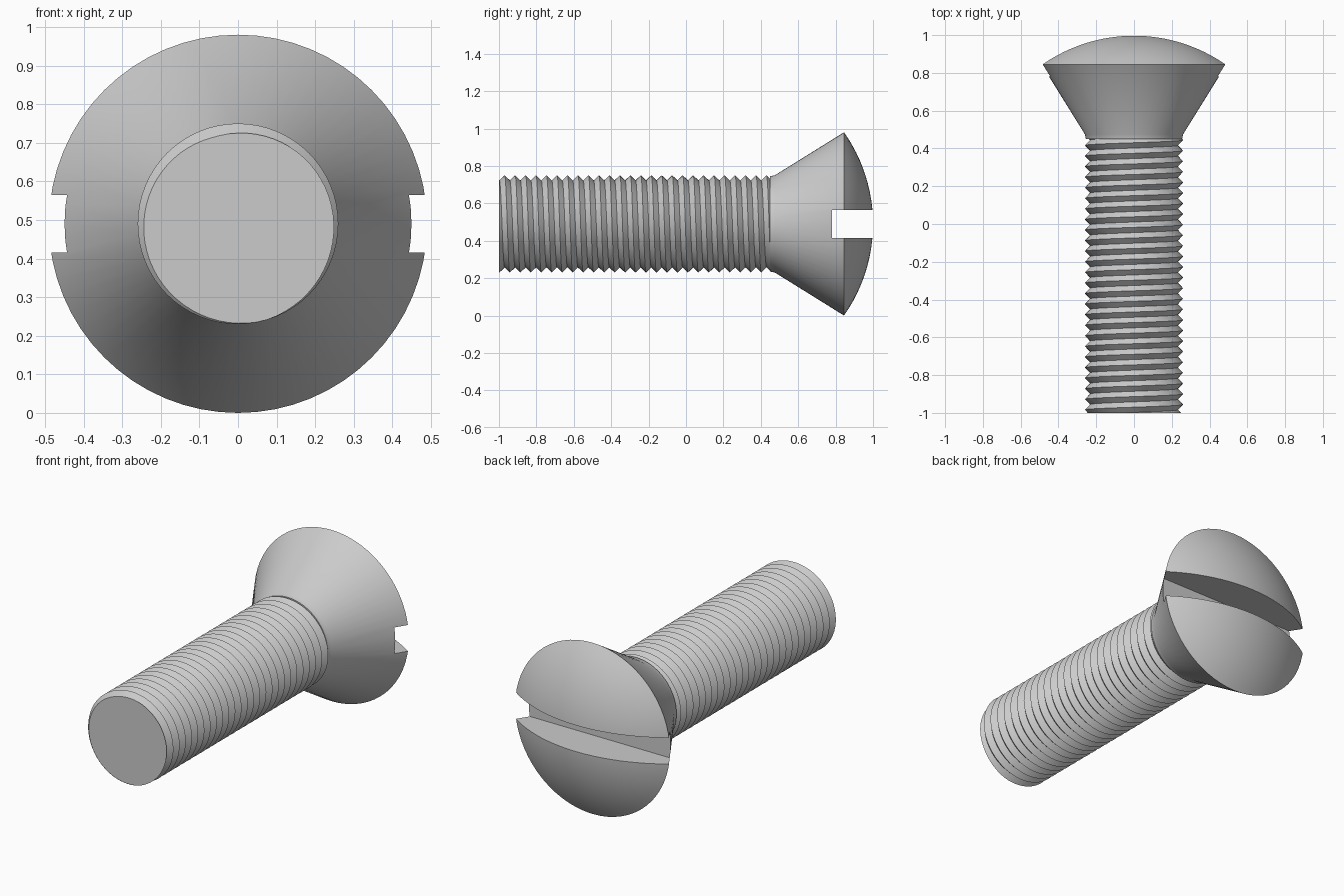
import bpy, bmesh, math

old = bpy.data.objects.get("Cube")
if old:
    bpy.data.objects.remove(old)

AXIS_Z = 0.49          # height of the screw axis
SEGS = 64
TIP, NECK, CONE, RIM, TOP = -1.0, 0.45, 0.475, 0.845, 1.0
ROOT_R, CREST_R, RIM_R = 0.233, 0.26, 0.49
PITCH = 0.056

steel = bpy.data.materials.new("steel grey")
steel.use_nodes = True
grey = (0.6, 0.6, 0.6, 1)
steel.diffuse_color = grey
steel.node_tree.nodes["Principled BSDF"].inputs["Base Color"].default_value = grey


def ring_point(r, angle, y):
    return (r * math.sin(angle), y, AXIS_Z + r * math.cos(angle))


def finish(bm, name):
    bmesh.ops.recalc_face_normals(bm, faces=bm.faces)
    mesh = bpy.data.meshes.new(name)
    bm.to_mesh(mesh)
    bm.free()
    mesh.materials.append(steel)
    obj = bpy.data.objects.new(name, mesh)
    bpy.context.collection.objects.link(obj)
    return obj


def smooth(obj, degrees):
    bpy.ops.object.select_all(action="DESELECT")
    obj.select_set(True)
    bpy.context.view_layer.objects.active = obj
    bpy.ops.object.shade_smooth_by_angle(angle=math.radians(degrees))


def skin(bm, rows):
    """Bridge rows of points with quads, then weld and close the ends."""
    grid = [[bm.verts.new(p) for p in row] for row in rows]
    for a, b in zip(grid, grid[1:]):
        for i in range(len(a) - 1):
            bm.faces.new((a[i], a[i + 1], b[i + 1], b[i]))
    bmesh.ops.remove_doubles(bm, verts=bm.verts, dist=0.00005)
    bmesh.ops.dissolve_degenerate(bm, edges=bm.edges, dist=0.00005)
    bmesh.ops.holes_fill(bm, edges=[e for e in bm.edges if e.is_boundary], sides=0)


def lathe(name, profile):
    bm = bmesh.new()
    angles = [2 * math.pi * i / SEGS for i in range(SEGS + 1)]
    skin(bm, [[ring_point(r, a, y) for a in angles] for r, y in profile])
    return finish(bm, name)


# Threaded shank: a helical V ridge trimmed flat at both ends
START = TIP - PITCH * 165 / 360


def thread_radius(y, turn):
    phase = ((y - START) / PITCH - turn) % 1
    return ROOT_R + (CREST_R - ROOT_R) * abs(2 * phase - 1)


rows = []
for k in range(-4, int(2 * (NECK - TIP) / PITCH) + 6):
    row = []
    for i in range(SEGS + 1):
        turn = i / SEGS
        y = START + PITCH * (k / 2 + turn)
        r = ROOT_R if k % 2 else CREST_R
        if not TIP < y < NECK:
            y = min(max(y, TIP), NECK)
            r = thread_radius(y, turn)
        row.append(ring_point(r, 2 * math.pi * turn, y))
    rows.append(row)
bm = bmesh.new()
skin(bm, rows)
shank = finish(bm, "threaded_shank")
smooth(shank, 30)

# Raised countersunk head: neck, cone and spherical dome
rise = TOP - RIM
dome_r = (RIM_R ** 2 + rise ** 2) / (2 * rise)
half = math.asin(RIM_R / dome_r)
profile = [(0.255, NECK), (CREST_R, CONE), (RIM_R, RIM)]
for i in range(11, -1, -1):
    a = half * i / 12
    profile.append((dome_r * math.sin(a), TOP - dome_r + dome_r * math.cos(a)))
head = lathe("screw_head", profile)

# Driver slot cut straight across the head
bm = bmesh.new()
bmesh.ops.create_cube(bm, size=1)
bmesh.ops.scale(bm, vec=(1.4, 0.4, 0.15), verts=bm.verts)
bmesh.ops.translate(bm, vec=(0, 0.98, AXIS_Z), verts=bm.verts)
cutter = finish(bm, "slot_cutter")
cutter.hide_render = True
cut = head.modifiers.new("slot", "BOOLEAN")
cut.operation = "DIFFERENCE"
cut.solver = "EXACT"
cut.object = cutter
bpy.context.view_layer.objects.active = head
bpy.ops.object.modifier_apply(modifier=cut.name)
bpy.data.objects.remove(cutter)
smooth(head, 25)
